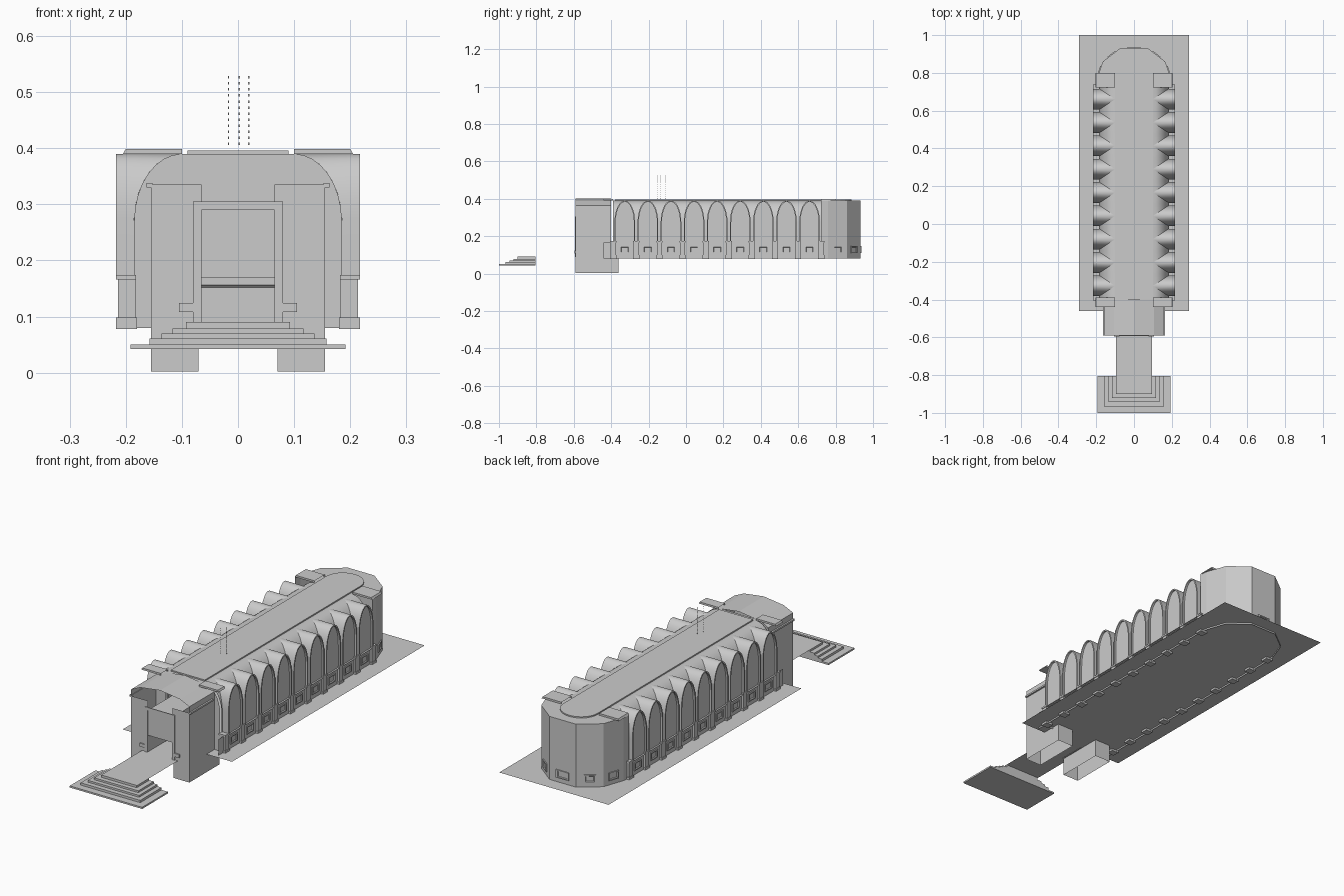
import bpy, bmesh, math
from mathutils import Vector

if "Cube" in bpy.data.objects:
    bpy.data.objects.remove(bpy.data.objects["Cube"])

BAY, Y0, NB = 0.1235, -0.389, 9       # bay pitch, start, count
FLOOR, LEDGE, SPRING, TOP = 0.088, 0.166, 0.275, 0.39
Y1 = Y0 + BAY * NB


def make(name, verts, faces, mirror=False, bays=0, smooth=False):
    me = bpy.data.meshes.new(name)
    me.from_pydata(verts, [], faces)
    bm = bmesh.new()
    bm.from_mesh(me)
    bmesh.ops.remove_doubles(bm, verts=bm.verts, dist=1e-5)
    bm.to_mesh(me)
    bm.free()
    if smooth:
        for p in me.polygons:
            p.use_smooth = True
        me.set_sharp_from_angle(angle=math.radians(30))
    ob = bpy.data.objects.new(name, me)
    bpy.context.collection.objects.link(ob)
    if bays:
        m = ob.modifiers.new("bays", 'ARRAY')
        m.count = bays
        m.use_relative_offset = False
        m.use_constant_offset = True
        m.constant_offset_displace = (0, BAY, 0)
    if mirror:
        ob.modifiers.new("mirror", 'MIRROR')
    return ob


def box(name, x0, x1, y0, y1, z0, z1, skip=(), **kw):
    v = [(x, y, z) for x in (x0, x1) for y in (y0, y1) for z in (z0, z1)]
    f = {"left": (0, 1, 3, 2), "right": (4, 6, 7, 5), "front": (0, 4, 5, 1),
         "back": (2, 3, 7, 6), "bottom": (0, 2, 6, 4), "top": (1, 5, 7, 3)}
    return make(name, v, [f[k] for k in f if k not in skip], **kw)


def quads(name, qs, **kw):
    v = [p for q in qs for p in q]
    return make(name, v, [tuple(range(i * 4, i * 4 + 4)) for i in range(len(qs))], **kw)


def vault_x(z):
    # half width of the main vault at height z
    s = min(1, max(0, (z - 0.27) / (TOP - 0.27)))
    return 0.1 + 0.085 * math.sqrt(1 - s * s)


# floor, walkway and front steps
quads("floor", [[(-.29, -.46, FLOOR), (.29, -.46, FLOOR), (.29, 1, FLOOR), (-.29, 1, FLOOR)]])
quads("walkway", [[(-.095, -.9, .09), (.095, -.9, .09), (.095, -.46, .09), (-.095, -.46, .09)]])
for i, (hw, yf, z0, z1) in enumerate([(.192, -1, .042, .05), (.158, -.966, .05, .061), (.136, -.943, .061, .07),
                                      (.117, -.922, .07, .079), (.093, -.9, .079, .09)]):
    box(f"step_{i + 1}", -hw, hw, yf, -.805, z0, z1)

# one side bay: lunette vault, arch frame, window and lower wall
yc, r = Y0 + BAY / 2, 0.055
N = 16
arc = [(yc - r * math.cos(math.pi * i / N), SPRING + (TOP - SPRING) * math.sin(math.pi * i / N)) for i in range(N + 1)]
path = [(yc - r, LEDGE)] + arc + [(yc + r, LEDGE)]
lun, web, rim = [], [], []
for i in range(len(path) - 1):
    (ya, za), (yb, zb) = path[i], path[i + 1]
    xa, xb = vault_x(za), vault_x(zb)
    lun.append([(xa, ya, za), (xb, yb, zb), (.217, yb, zb), (.217, ya, za)])
    edge = Y0 if (ya + yb) / 2 < yc else Y0 + BAY
    web.append([(xa, ya, za), (xa, edge, za), (xb, edge, zb), (xb, yb, zb)])
    # inner face of the raised arch frame
    k = 0.88
    ia, ib = yc + (ya - yc) * k, yc + (yb - yc) * k
    da = SPRING + (za - SPRING) * (0.94 if za > SPRING else 1)
    db = SPRING + (zb - SPRING) * (0.94 if zb > SPRING else 1)
    rim.append([(.217, ya, za), (.217, yb, zb), (.217, ib, db), (.217, ia, da)])
    rim.append([(.217, ia, da), (.217, ib, db), (.208, ib, db), (.208, ia, da)])
quads("lunette_vault", lun, mirror=True, bays=NB, smooth=True)
quads("main_vault_web", web, mirror=True, bays=NB, smooth=True)
quads("arch_frame", rim, mirror=True, bays=NB, smooth=True)
make("window_panel", [(.208, y, z) for y, z in path], [tuple(range(len(path)))], mirror=True, bays=NB)
quads("lower_wall", [[(.205, Y0, .08), (.205, Y0 + BAY, .08), (.205, Y0 + BAY, LEDGE), (.205, Y0, LEDGE)],
                     [(.185, Y0, LEDGE), (.185, Y0 + BAY, LEDGE), (.217, Y0 + BAY, LEDGE), (.217, Y0, LEDGE)]],
      mirror=True, bays=NB)

# pedestals between the bays
box("pedestal", .183, .214, Y0 - .014, Y0 + .014, .08, .168, mirror=True, bays=NB + 1)
box("pedestal_base", .18, .217, Y0 - .017, Y0 + .017, .078, .098, mirror=True, bays=NB + 1)
box("pedestal_cap", .182, .217, Y0 - .017, Y0 + .017, .166, .174, mirror=True, bays=NB + 1)


def panel(name, a, b, hw, mirror=False, bays=0):
    # framed wall panel centred between plan points a and b
    a, b = Vector((*a, 0)), Vector((*b, 0))
    d = (b - a).normalized()
    n = Vector((d.y, -d.x, 0))
    c = (a + b) / 2 + Vector((0, 0, .128))
    rings = [(1, 1, 0), (1, 1, .005), (.75, .72, .005), (.65, .6, .001)]
    v = []
    for sx, sz, o in rings:
        for u, w in ((-1, -1), (1, -1), (1, 1), (-1, 1)):
            v.append(c + d * (u * hw * sx) + n * o + Vector((0, 0, w * .019 * sz)))
    f = [(k * 4 + j, k * 4 + (j + 1) % 4, k * 4 + 4 + (j + 1) % 4, k * 4 + 4 + j) for k in range(3) for j in range(4)]
    make(name, [tuple(p) for p in v], f + [(12, 13, 14, 15)], mirror=mirror, bays=bays)


panel("bay_panel", (.205, Y0), (.205, Y0 + BAY), .026, True, NB)

# apse: faceted end wall, ledge, roof and panels
half = [(.205, Y1), (.2, .76), (.165, .86), (.07, .933)]
plan = half + [(-x, y) for x, y in reversed(half)]
walls = []
for (xa, ya), (xb, yb) in zip(plan, plan[1:]):
    walls.append([(xa, ya, .08), (xb, yb, .08), (xb, yb, TOP), (xa, ya, TOP)])
    s = .985
    walls.append([(xa, ya, .152), (xb, yb, .152), (xb * s, yb - .004, .156), (xa * s, ya - .004, .156)])
quads("apse_wall", walls)
make("apse_roof", [(x, y, TOP) for x, y in plan], [tuple(range(len(plan)))])
panel("apse_panel_side", half[1], half[2], .026, True)
panel("apse_panel_corner", half[2], half[3], .026, True)
panel("apse_panel_back", half[3], (-.07, .933), .034)

# flat ceiling and raised rounded centre panel
quads("ceiling", [[(-.1, -.4, TOP), (.1, -.4, TOP), (.1, Y1, TOP), (-.1, Y1, TOP)]])
slot = [(-.09, -.38), (.09, -.38)] + [(.09 * math.cos(math.pi * i / 10), .8 + .085 * math.sin(math.pi * i / 10)) for i in range(11)]
n = len(slot)
make("ceiling_panel", [(x, y, z) for z in (TOP, .396) for x, y in slot],
     [(i, (i + 1) % n, n + (i + 1) % n, n + i) for i in range(n)] + [tuple(range(n, 2 * n))])

# roof plates at both ends of the side bays
for tag, ya, yb in (("front", -.44, Y0), ("back", Y1, .80)):
    make(f"end_plate_{tag}", [(x, y, z) for y in (ya, yb) for x, z in ((.1, TOP), (.205, TOP), (.2, .399), (.1, .399))],
         [(0, 1, 2, 3), (7, 6, 5, 4), (0, 4, 5, 1), (1, 5, 6, 2), (2, 6, 7, 3)], mirror=True)

# nave front wall, cut around the doorway
prof = [(.105, .08), (.205, .08), (.205, LEDGE), (.185, LEDGE)]
prof += [(vault_x(.27 + .12 * math.sin(i * math.pi / 16)), .27 + .12 * math.sin(i * math.pi / 16)) for i in range(9)]
prof += [(.105, .388)]
make("front_wall", [(x, -.4, z) for x, z in prof], [tuple(range(len(prof)))], mirror=True)
quads("front_wall_header", [[(-.105, -.4, .305), (.105, -.4, .305), (.105, -.4, TOP), (-.105, -.4, TOP)]])
quads("front_return", [[(.205, -.44, .08), (.205, Y0, .08), (.205, Y0, LEDGE), (.205, -.44, LEDGE)]], mirror=True)

# porch: flank fronts, sides, door box and frame
F, B = -.59, -.4
quads("porch_flank", [
    [(.065, F, FLOOR), (.155, F, FLOOR), (.155, F, .335), (.065, F, .335)],
    [(.155, F, FLOOR), (.155, B, FLOOR), (.155, B, .335), (.155, F, .335)],
    [(.065, F, FLOOR), (.065, B, FLOOR), (.065, B, .29), (.065, F, .29)]], mirror=True)
box("door_lintel_box", -.065, .065, F, B, .17, .29, skip=("bottom", "back"))
box("door_frame_side", .065, .08, F - .004, F, FLOOR, .305, mirror=True)
box("door_frame_head", -.08, .08, F - .004, F, .29, .305)
box("door_bracket", .077, .105, F - .006, F, .108, .124, mirror=True)
box("porch_foundation", .07, .155, F, -.36, .002, FLOOR, skip=("bottom", "top"), mirror=True)
box("porch_cornice", .152, .163, F, -.42, .33, .338, mirror=True)

# gabled porch roof with side fascia
quads("porch_roof", [
    [(0, F, .402), (.105, F, .388), (.105, B, .388), (0, B, .402)],
    [(.105, F, .388), (.155, F, .365), (.155, B, .365), (.105, B, .388)],
    [(.155, F, .365), (.155, B, .365), (.155, B, .335), (.155, F, .335)]], mirror=True)

# three hanging chains made of small links
for c, (x, y) in enumerate([(-.017, -.15), (.002, -.135), (.019, -.112)]):
    links = []
    for i in range(24):
        z, w = .4 + i * .0054, .0012
        dx, dy = (w, 0) if i % 2 else (0, w)
        links.append([(x - dx, y - dy, z), (x + dx, y + dy, z), (x + dx, y + dy, z + .0045), (x - dx, y - dy, z + .0045)])
    quads(f"chain_{c + 1}", links)
